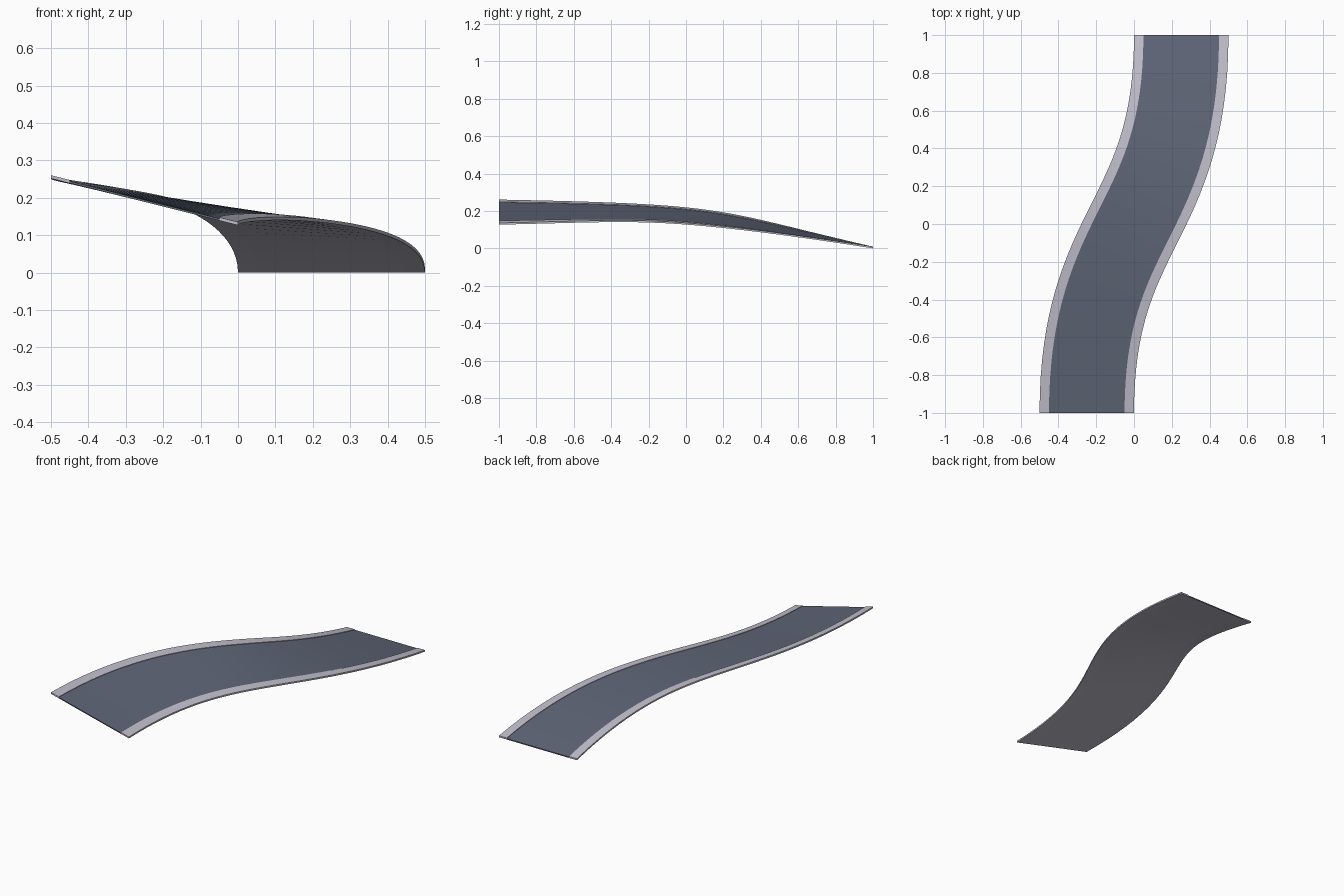
import bpy, bmesh, math
from mathutils import Vector

if "Cube" in bpy.data.objects:
    bpy.data.objects.remove(bpy.data.objects["Cube"])


def material(name, rgb):
    m = bpy.data.materials.new(name)
    m.diffuse_color = (*rgb, 1)
    m.use_nodes = True
    m.node_tree.nodes["Principled BSDF"].inputs["Base Color"].default_value = m.diffuse_color
    return m


BORDER = material("pale border grey", (0.53, 0.52, 0.60))
ROAD = material("asphalt blue grey", (0.115, 0.132, 0.185))
STEPS = 32


def frame(s):
    """Centre point and sideways direction of the S-shaped path, s from 0 to 1."""
    ease = 3 * s * s - 2 * s ** 3
    centre = Vector((-0.25 + 0.5 * ease, s ** 3 - (1 - s) ** 3, 0.189 * (1 - s ** 3)))
    dx = 3 * s * (1 - s)
    dy = 3 * s * s + 3 * (1 - s) ** 2
    side = Vector((dy, -dx, 0)).normalized()
    return centre, side


def point(s, u, h):
    """Point at sideways offset u and height h, with the bank easing out."""
    centre, side = frame(s)
    return centre + side * u + Vector((0, 0, h - 0.25 * u * (1 - s)))


def strip(name, section, mats, top_edge=None):
    """Sweep a cross-section of (offset, height) points along the path."""
    bm = bmesh.new()
    rows = [[bm.verts.new(point(i / STEPS, u, h)) for u, h in section]
            for i in range(STEPS + 1)]
    n = len(section)
    for a, b in zip(rows, rows[1:]):
        for j in range(n):
            k = (j + 1) % n
            f = bm.faces.new((a[j], a[k], b[k], b[j]))
            # underside of the road takes the second colour
            if len(mats) > 1 and j == 0:
                f.material_index = 1
    bm.faces.new(rows[0])
    bm.faces.new(rows[-1])
    bmesh.ops.recalc_face_normals(bm, faces=bm.faces)
    mesh = bpy.data.meshes.new(name)
    bm.to_mesh(mesh)
    bm.free()
    for m in mats:
        mesh.materials.append(m)
    ob = bpy.data.objects.new(name, mesh)
    bpy.context.collection.objects.link(ob)
    bpy.context.view_layer.objects.active = ob
    ob.select_set(True)
    bpy.ops.object.shade_smooth_by_angle(angle=math.radians(30))
    ob.select_set(False)


def box_section(u0, u1, h):
    return [(u0, 0), (u1, 0), (u1, h), (u0, h)]


# Road surface, slightly lower than its borders
strip("road_surface", box_section(-0.2, 0.2, 0.006), [ROAD, BORDER])
# Pale borders on both sides
strip("left_border", box_section(-0.25, -0.2, 0.009), [BORDER])
strip("right_border", box_section(0.2, 0.25, 0.009), [BORDER])
